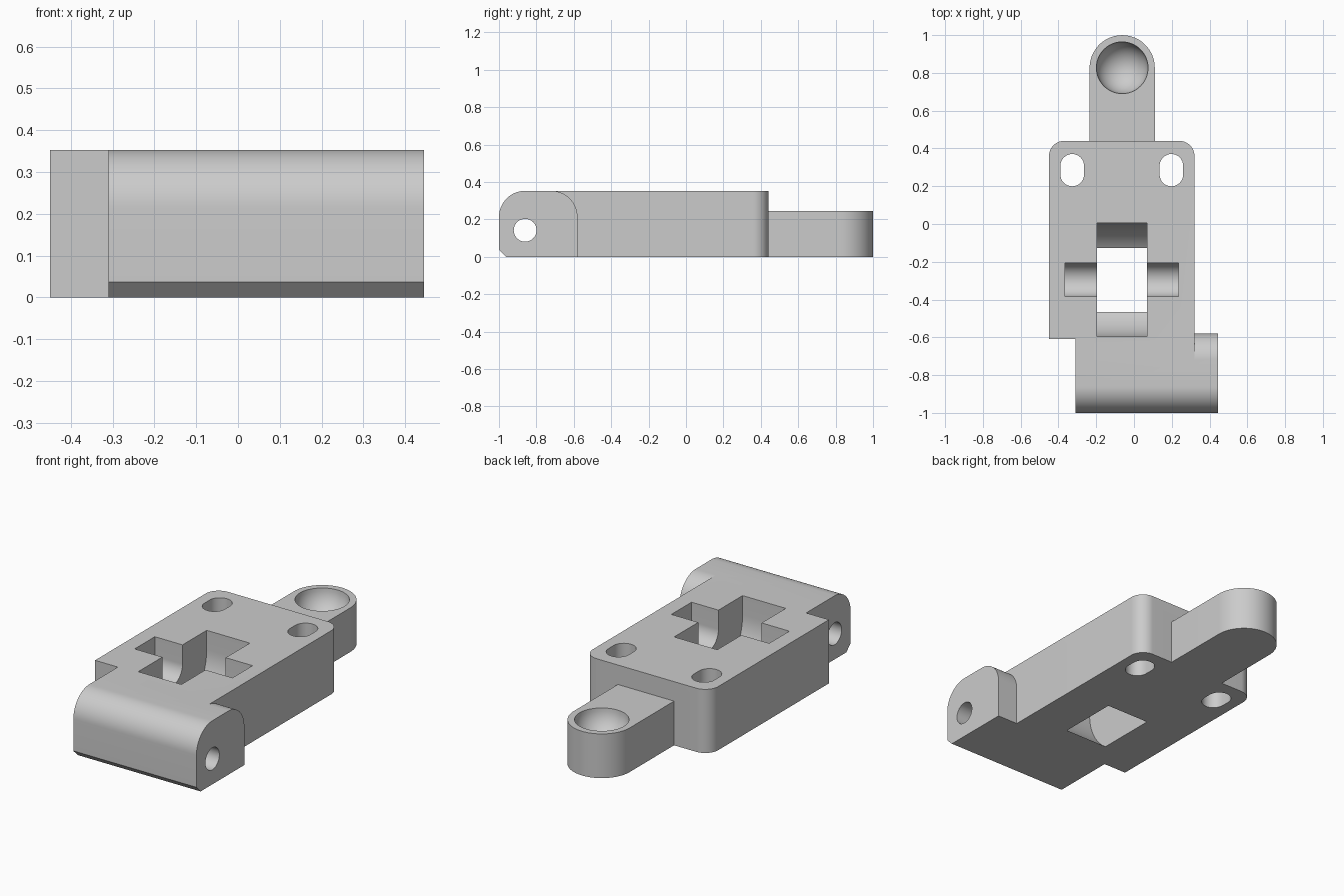
import bpy, bmesh, math
from math import pi
from mathutils import Vector

cube = bpy.data.objects.get("Cube")
if cube:
    bpy.data.objects.remove(cube, do_unlink=True)

HEIGHT = 0.353
PIVOT_Y, WHEEL_Y, WHEEL_Z, BALL = -0.86, -0.296, 0.247, (-0.0625, 0.827)

grey = bpy.data.materials.new("plain_grey")
grey.use_nodes = True
grey.diffuse_color = (0.6, 0.6, 0.6, 1)
grey.node_tree.nodes["Principled BSDF"].inputs["Base Color"].default_value = (0.6, 0.6, 0.6, 1)


def arc(cx, cy, r, start, end, steps=16):
    """Points along an arc, angles in quarter turns."""
    angles = [(start + (end - start) * i / steps) * pi / 2 for i in range(steps + 1)]
    return [(cx + r * math.cos(a), cy + r * math.sin(a)) for a in angles]


def finish(name, bm):
    bmesh.ops.recalc_face_normals(bm, faces=bm.faces)
    mesh = bpy.data.meshes.new(name)
    bm.to_mesh(mesh)
    bm.free()
    mesh.materials.append(grey)
    obj = bpy.data.objects.new(name, mesh)
    bpy.context.collection.objects.link(obj)
    return obj


def extrude(name, profile, low, high, axis="z"):
    """Extrude an outline: (x, y) along z, or (y, z) along x."""
    bm = bmesh.new()
    place = (lambda p: (p[0], p[1], low)) if axis == "z" else (lambda p: (low, p[0], p[1]))
    face = bm.faces.new([bm.verts.new(place(p)) for p in profile])
    new = bmesh.ops.extrude_face_region(bm, geom=[face])["geom"]
    step = Vector((0, 0, high - low)) if axis == "z" else Vector((high - low, 0, 0))
    bmesh.ops.translate(bm, vec=step, verts=[v for v in new if isinstance(v, bmesh.types.BMVert)])
    return finish(name, bm)


def combine(target, tool, operation):
    mod = target.modifiers.new(tool.name, "BOOLEAN")
    mod.operation, mod.solver, mod.object = operation, "EXACT", tool
    bpy.ops.object.select_all(action="DESELECT")
    bpy.context.view_layer.objects.active = target
    target.select_set(True)
    bpy.ops.object.modifier_apply(modifier=mod.name)
    bpy.data.objects.remove(tool, do_unlink=True)


# Main plate with rounded back corners and a neck running into the hinge
plate = extrude("hinge_plate",
                [(-0.45, -0.61), (-0.31, -0.61), (-0.31, -0.72), (0.32, -0.72)]
                + arc(0.24, 0.36, 0.08, 0, 1) + arc(-0.37, 0.36, 0.08, 1, 2), 0, HEIGHT)

# Hinge barrel, rounded on top and chamfered at the lower front
barrel = extrude("hinge_barrel",
                 [(-0.963, 0), (-0.58, 0)]
                 + arc(-0.72, HEIGHT - 0.14, 0.14, 0, 1)
                 + arc(PIVOT_Y, HEIGHT - 0.14, 0.14, 1, 2) + [(-1.0, 0.037)],
                 -0.31, 0.445, "x")
combine(plate, barrel, "UNION")

# Lower tongue with a round end
tongue = extrude("tongue", [(-0.235, 0.4), (0.11, 0.4)] + arc(*BALL, 0.1725, 0, 2, 40), 0, 0.245)
combine(plate, tongue, "UNION")

# Through hole for the hinge pin
combine(plate, extrude("pin_hole", arc(PIVOT_Y, 0.142, 0.061, 0, 4, 40)[:-1], -0.6, 0.6, "x"),
        "DIFFERENCE")

# Two long screw holes
for side, x in (("right", -0.327), ("left", 0.198)):
    slot = arc(x, 0.308, 0.0625, 0, 2) + arc(x, 0.262, 0.0625, 2, 4)
    combine(plate, extrude(side + "_slot", slot, -0.1, 0.5), "DIFFERENCE")

# Wheel well, open through the bottom, and the axle cradle across it
for name, r, low, high in (("wheel_well", 0.3, -0.195, 0.07), ("axle_cradle", 0.0885, -0.365, 0.235)):
    outline = arc(WHEEL_Y, WHEEL_Z, r, 2, 4, 40) + [(WHEEL_Y + r, 0.5), (WHEEL_Y - r, 0.5)]
    combine(plate, extrude(name, outline, low, high, "x"), "DIFFERENCE")

# Ball socket in the tongue
ball = bmesh.new()
bmesh.ops.create_uvsphere(ball, u_segments=48, v_segments=24, radius=0.137)
bmesh.ops.translate(ball, vec=(*BALL, 0.2451), verts=ball.verts)
combine(plate, finish("ball_socket", ball), "DIFFERENCE")

bpy.ops.object.select_all(action="DESELECT")
plate.select_set(True)
bpy.context.view_layer.objects.active = plate
bpy.ops.object.shade_smooth_by_angle(angle=math.radians(30))
